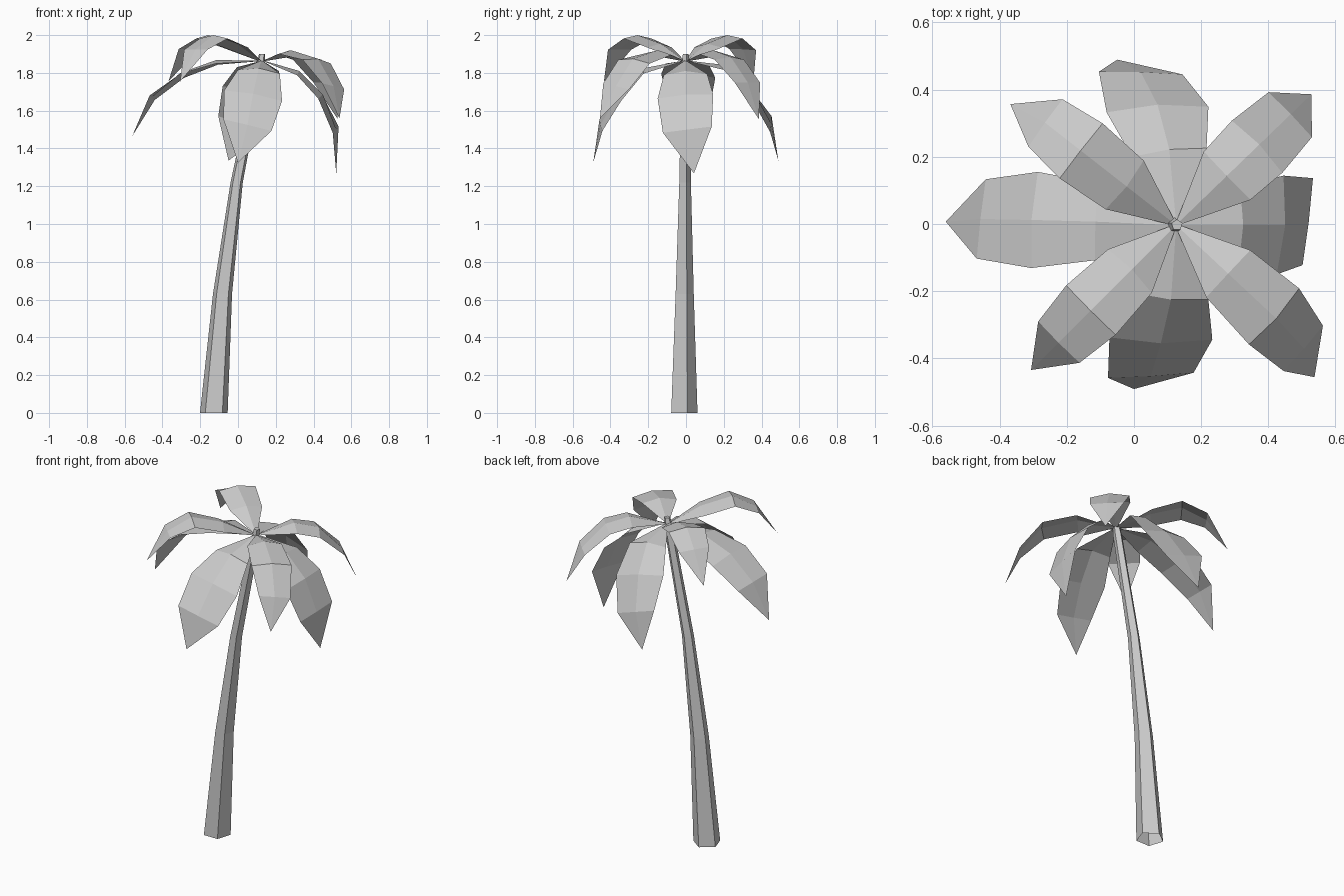
import bpy, bmesh
from math import sin, cos, radians, pi
from mathutils import Vector

cube = bpy.data.objects.get("Cube")
if cube:
    bpy.data.objects.remove(cube)

grey = bpy.data.materials.new("plain_grey")
grey.use_nodes = True
colour = (0.6, 0.6, 0.6, 1)
grey.diffuse_color = colour
grey.node_tree.nodes["Principled BSDF"].inputs["Base Color"].default_value = colour

CROWN = Vector((0.125, -0.003, 1.865))


def finish(name, bm):
    mesh = bpy.data.meshes.new(name)
    bmesh.ops.recalc_face_normals(bm, faces=bm.faces)
    bm.to_mesh(mesh)
    bm.free()
    mesh.materials.append(grey)
    obj = bpy.data.objects.new(name, mesh)
    bpy.context.collection.objects.link(obj)


def bridge(bm, a, b, closed):
    n = len(a)
    for i in range(n if closed else n - 1):
        j = (i + 1) % n
        bm.faces.new((a[i], a[j], b[j], b[i]))


# Leaning five-sided trunk: (x, y, z, radius) of each ring, open at the foot
def make_trunk(rings):
    bm = bmesh.new()
    loops = []
    for x, y, z, r in rings:
        angles = [pi / 2 + k * 2 * pi / 5 for k in range(5)]
        loops.append([bm.verts.new((x + r * cos(a), y + r * sin(a), z)) for a in angles])
    for a, b in zip(loops, loops[1:]):
        bridge(bm, a, b, True)
    bm.faces.new(loops[-1])
    finish("trunk", bm)


# Folded leaf: spine of (distance, height), half widths, sideways bend,
# and a twist that lifts the left edge and lowers the right one
def make_frond(name, azimuth, spine, widths, bend=(0, 0, 0, 0), twist=0):
    a = radians(azimuth)
    out, left, up = Vector((cos(a), sin(a), 0)), Vector((-sin(a), cos(a), 0)), Vector((0, 0, 1))
    path = [CROWN + out * 0.01]
    for (r, z), b in zip(spine, bend):
        path.append(Vector((CROWN.x, CROWN.y, z)) + out * r + left * b)
    fold = (0.003, 0.022, 0.018, 0.003)
    turn = (0, 0.2, 0.8, 1)
    bm = bmesh.new()
    rows = []
    for i, w in enumerate([0.008] + widths):
        mid = path[i]
        along = path[i + 1] - path[max(i - 1, 0)]
        normal = along.cross(left).normalized()
        # Each row lies square to the bent spine
        side = normal.cross(along).normalized() * w + normal * twist * turn[i]
        low = mid - normal * fold[i]
        rows.append([bm.verts.new(p) for p in (low + side, mid, low - side)])
    for p, q in zip(rows, rows[1:]):
        bridge(bm, p, q, False)
    tip = bm.verts.new(path[-1])
    for i in range(2):
        bm.faces.new((rows[-1][i], rows[-1][i + 1], tip))
    finish(name, bm)


make_trunk([(-0.128, -0.016, 0, 0.077), (-0.082, -0.012, 0.63, 0.053),
            (-0.007, -0.008, 1.22, 0.034), (0.115, -0.003, 1.83, 0.026),
            (0.128, -0.003, 1.9, 0.017)])

# Upright fronds that arch above the crown
high = [(0.186, 1.955), (0.36, 2.0), (0.495, 1.925), (0.61, 1.755)]
make_frond("back_right_frond", 142, high, [0.092, 0.104, 0.087], (0, 0, 0, 0.02))
make_frond("front_right_frond", 225, high, [0.092, 0.104, 0.087])

# Middle fronds
make_frond("back_left_frond", 44, [(0.21, 1.92), (0.345, 1.885), (0.475, 1.75), (0.56, 1.555)],
           [0.1, 0.108, 0.093])
make_frond("front_left_frond", -43, [(0.212, 1.92), (0.408, 1.875), (0.53, 1.73), (0.61, 1.56)],
           [0.096, 0.112, 0.09], (0, 0, -0.01, -0.05), -0.012)

# Drooping fronds
wide = [0.112, 0.155, 0.13]
make_frond("back_frond", 90, [(0.225, 1.84), (0.358, 1.705), (0.455, 1.53), (0.492, 1.335)],
           wide, (0.02, 0.055, 0.105, 0.175), 0.018)
make_frond("front_frond", 270, [(0.222, 1.825), (0.352, 1.69), (0.45, 1.525), (0.488, 1.325)],
           wide, (-0.015, -0.045, -0.075, -0.125), -0.018)
make_frond("left_frond", 0, [(0.2, 1.81), (0.325, 1.685), (0.395, 1.5), (0.395, 1.268)],
           [0.115, 0.147, 0.13], (0, 0, 0.01, 0.045), 0.018)
make_frond("right_frond", 180, [(0.24, 1.868), (0.43, 1.8), (0.582, 1.67), (0.685, 1.465)],
           [0.115, 0.143, 0.118], (-0.01, -0.015, -0.018, -0.01), 0.018)
